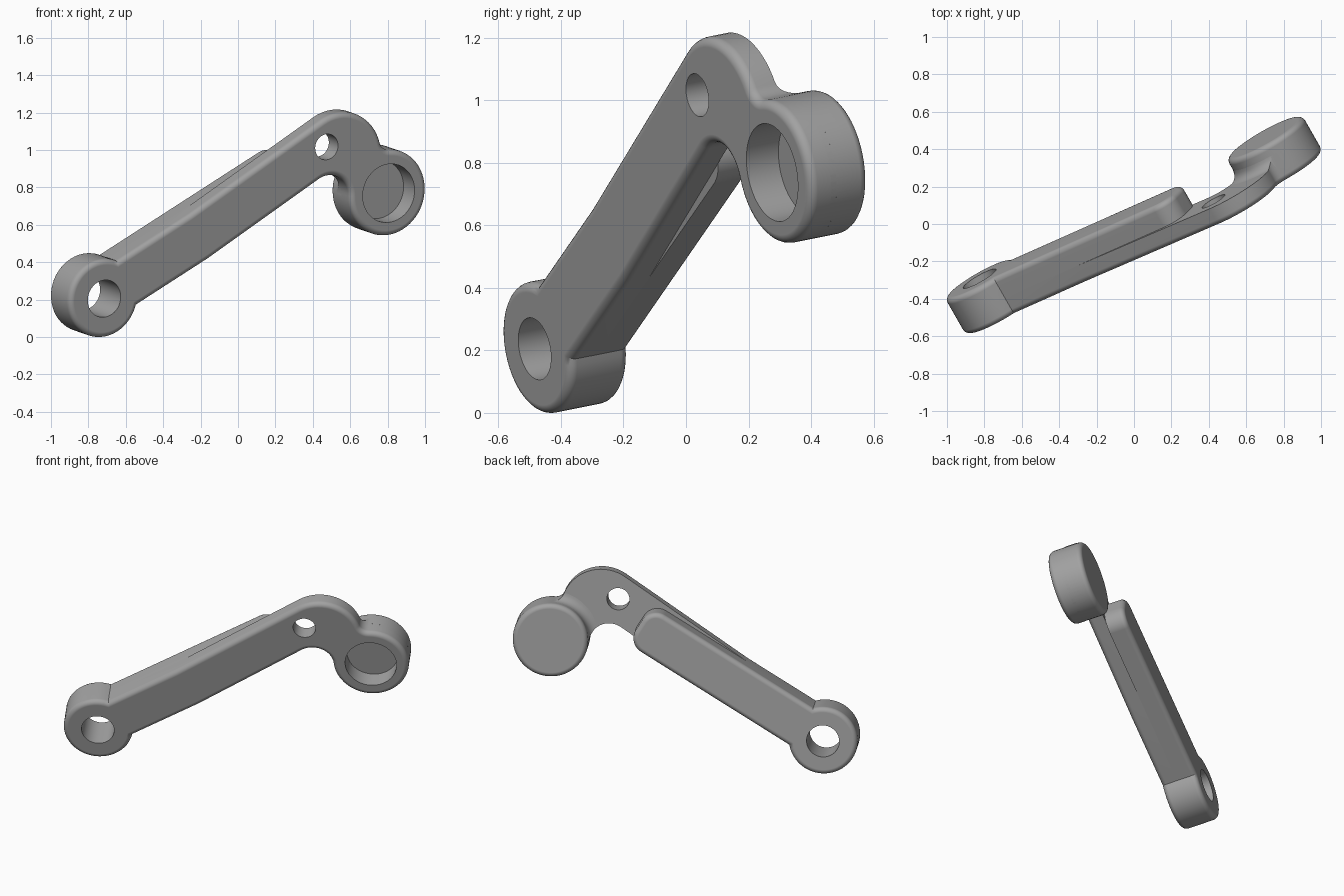
import bpy, bmesh
from math import radians, degrees, cos, sin, atan2, asin, sqrt, pi
from mathutils import Matrix, Vector

cube = bpy.data.objects.get("Cube")
if cube:
    bpy.data.objects.remove(cube, do_unlink=True)

grey = bpy.data.materials.new("machined_grey")
grey.use_nodes = True
COLOR = (0.36, 0.36, 0.36, 1)
grey.diffuse_color = COLOR
grey.node_tree.nodes["Principled BSDF"].inputs["Base Color"].default_value = COLOR

# Tilted frame of the lever: u and v lie in its front face, n points to the back
n = Vector((-0.49, 0.855, 0.17)).normalized()
v = (Vector((0, 0, 1)) - n * n.z).normalized()
u = v.cross(n)
if u.x < 0:
    u = -u
FRAME = Matrix.Translation((-0.715, -0.484, 0.205)) @ Matrix((u, v, n)).transposed().to_4x4()

# Main dimensions in the (u, v) plane; the pivot eye is the origin
TILT = 31
HALF = 0.14
EYE_R, CUP_R, BEND_R, NECK_R, WEB_R = 0.213, 0.233, 0.252, 0.125, 0.06
PLATE, DEPTH, FILLET = 0.1, 0.225, 0.03
EYE = Vector((0, 0))
PIN = Vector((1.29, 0.823))
CUP = Vector((1.697, 0.572))
BEND = Vector((1.39, 0.757))


def polar(a):
    return Vector((cos(radians(a)), sin(radians(a))))


def angle(a, b):
    d = b - a
    return degrees(atan2(d.y, d.x)) % 360


def arc(c, r, a, b, step=6):
    count = max(2, int(abs(b - a) / step))
    return [c + r * polar(a + (b - a) * i / count) for i in range(count + 1)]


def along(s, t):
    return s * polar(TILT) + t * polar(TILT + 90)


def make_object(name, bm):
    bmesh.ops.recalc_face_normals(bm, faces=bm.faces)
    mesh = bpy.data.meshes.new(name)
    bm.to_mesh(mesh)
    bm.free()
    mesh.materials.append(grey)
    ob = bpy.data.objects.new(name, mesh)
    bpy.context.collection.objects.link(ob)
    ob.matrix_world = FRAME
    return ob


def prism(name, outline, w0, w1, rounded=None):
    """Extrude an outline from w0 to w1, rounding the rim at depth 'rounded'."""
    bm = bmesh.new()
    base = bm.faces.new([bm.verts.new((p.x, p.y, w0)) for p in outline])
    ext = bmesh.ops.extrude_face_region(bm, geom=[base], use_keep_orig=True)
    moved = [g for g in ext["geom"] if isinstance(g, bmesh.types.BMVert)]
    bmesh.ops.translate(bm, verts=moved, vec=(0, 0, w1 - w0))
    bmesh.ops.recalc_face_normals(bm, faces=bm.faces)
    if rounded is not None:
        rim = [e for e in bm.edges if all(abs(p.co.z - rounded) < 1e-5 for p in e.verts)]
        bmesh.ops.bevel(bm, geom=rim, offset=FILLET, segments=5, profile=0.5,
                        affect='EDGES', clamp_overlap=False)
    return make_object(name, bm)


def disc(name, c, r, w0, w1, rounded=None):
    return prism(name, arc(c, r, 0, 360)[:-1], w0, w1, rounded)


def combine(ob, cutter, operation):
    """Apply a boolean and discard the helper."""
    cutter.hide_render = True
    mod = ob.modifiers.new("cut", 'BOOLEAN')
    mod.object, mod.operation, mod.solver = cutter, operation, 'EXACT'
    bpy.context.view_layer.update()
    mesh = bpy.data.meshes.new_from_object(ob.evaluated_get(bpy.context.evaluated_depsgraph_get()))
    ob.modifiers.clear()
    ob.data = mesh
    bpy.data.objects.remove(cutter, do_unlink=True)


# Blend centres: inner neck touching the cup, outer web touching cup and bend
NECK = CUP + (CUP_R + NECK_R) * polar(185)
d = (CUP - BEND).length
ra, rb = BEND_R + WEB_R, CUP_R + WEB_R
x = (d * d + ra * ra - rb * rb) / (2 * d)
axis = (CUP - BEND) / d
WEB = BEND + axis * x + Vector((-axis.y, axis.x)) * sqrt(ra * ra - x * x)

# Front plate outline: arm, neck, cup, web, bend, pivot eye
spread = degrees(asin(HALF / EYE_R))
eye_arc = arc(EYE, EYE_R, TILT + spread, TILT + 360 - spread)
web_start, web_end = angle(WEB, CUP), angle(WEB, BEND)
outline = [along(0.65, -HALF)]
outline += arc(NECK, NECK_R, TILT + 93, 5)
outline += arc(CUP, CUP_R, 185, angle(CUP, WEB) + 360)[1:]
outline += arc(WEB, WEB_R, web_start, web_end)[1:]
bend_start = angle(BEND, WEB)
if bend_start > 180:
    bend_start -= 360
outline += arc(BEND, BEND_R, bend_start, TILT + 92.6)[1:]
outline += [along(0.65, HALF)] + eye_arc

# Thick rear arm outline: pivot eye with a round-cornered bar
CORNER = 0.1
bar_end = 1.34 - CORNER
side = HALF - CORNER
rear = list(eye_arc)
rear += arc(along(bar_end, -side), CORNER, TILT - 90, TILT)
rear += arc(along(bar_end, side), CORNER, TILT, TILT + 90)

front_plate = prism("front_plate", outline, 0, PLATE, 0)
rear_arm = prism("rear_arm", rear, PLATE, DEPTH, DEPTH)
cup_body = disc("cup_body", CUP, CUP_R, PLATE, 0.22, 0.22)

# Concave collar easing the cup into the back of the plate
bm = bmesh.new()
COVE = 0.055
profile = [(CUP_R + COVE * (1 - sin(t * pi / 12)), PLATE + COVE * (1 - cos(t * pi / 12)))
           for t in range(7)]
profile = [(0.18, PLATE - 0.02), (CUP_R + COVE, PLATE - 0.02)] + profile + [(0.18, PLATE + COVE)]
rings = [[bm.verts.new((CUP.x + r * cos(2 * pi * i / 60), CUP.y + r * sin(2 * pi * i / 60), w))
          for i in range(60)] for r, w in profile]
for k, ring in enumerate(rings):
    nxt = rings[(k + 1) % len(rings)]
    for i in range(60):
        j = (i + 1) % 60
        bm.faces.new((ring[i], ring[j], nxt[j], nxt[i]))
cup_collar = make_object("cup_collar", bm)
combine(cup_collar, prism("collar_limit", outline, 0.04, 0.3), 'INTERSECT')

# Bores: two through holes and one blind pocket
BORES = [(front_plate, EYE, 0.101, 0.4), (rear_arm, EYE, 0.101, 0.4),
         (front_plate, PIN, 0.07, 0.4), (front_plate, CUP, 0.159, 0.12),
         (cup_body, CUP, 0.159, 0.12)]
for ob, centre, radius, depth in BORES:
    combine(ob, disc("bore_cutter", centre, radius, -0.1, depth), 'DIFFERENCE')

# Smooth shading with flat caps
for ob in (front_plate, rear_arm, cup_body, cup_collar):
    bpy.ops.object.select_all(action='DESELECT')
    ob.select_set(True)
    bpy.context.view_layer.objects.active = ob
    bpy.ops.object.shade_smooth_by_angle(angle=radians(32))
    weighted = ob.modifiers.new("flat_caps", 'WEIGHTED_NORMAL')
    weighted.keep_sharp = True
